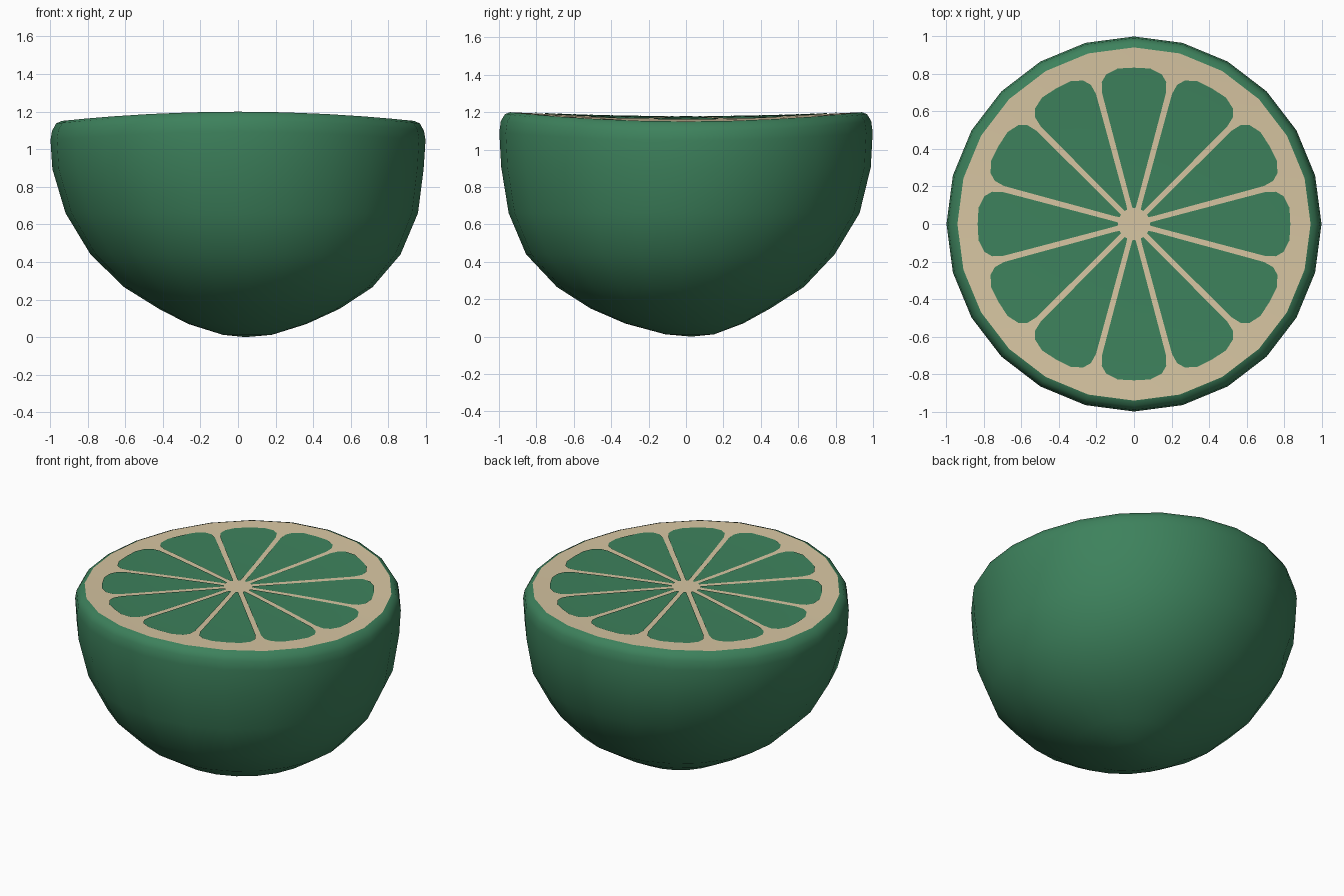
import bpy, math

if "Cube" in bpy.data.objects:
    bpy.data.objects.remove(bpy.data.objects["Cube"])

N = 24          # sides of the fruit
SEGMENTS = 12   # pulp wedges


def material(name, rgb):
    m = bpy.data.materials.new(name)
    m.diffuse_color = (*rgb, 1)
    m.use_nodes = True
    m.node_tree.nodes["Principled BSDF"].inputs["Base Color"].default_value = m.diffuse_color
    return m


green = material("lime green", (0.047, 0.222, 0.108))
cream = material("pith cream", (0.68, 0.56, 0.36))


def make(name, verts, faces, mat):
    me = bpy.data.meshes.new(name)
    me.from_pydata(verts, [], faces)
    me.materials.append(mat)
    me.polygons.foreach_set("use_smooth", [True] * len(me.polygons))
    ob = bpy.data.objects.new(name, me)
    bpy.context.collection.objects.link(ob)
    return ob


def cut_height(x, y):
    # gently saddle-shaped cut surface
    return 1.175 - 0.028 * (x * x - y * y)


def lathe(rings, pole, flip=False):
    # rings of N points closed by a pole at the start
    verts, faces = [pole], []
    for ring in rings:
        verts += ring
    for k in range(len(rings)):
        for i in range(N):
            j = (i + 1) % N
            a, b = 1 + k * N + i, 1 + k * N + j
            f = (0, b, a) if k == 0 else (a - N, b - N, b, a)
            faces.append(f[::-1] if flip else f)
    return verts, faces


angles = [2 * math.pi * i / N for i in range(N)]

# Rind: z, radius, centre x, centre y, share of the saddle bend
profile = [
    (0.012, 0.13, 0.05, 0.02, 0), (0.07, 0.315, 0.05, -0.01, 0),
    (0.15, 0.48, 0.06, -0.03, 0), (0.265, 0.66, 0.055, -0.03, 0),
    (0.44, 0.825, 0.04, -0.03, 0), (0.66, 0.938, 0.02, -0.01, 0),
    (0.90, 0.988, 0, 0, 0.2), (1.07, 0.998, 0, 0, 0.8),
    (1.125, 0.99, 0, 0, 1), (1.163, 0.968, 0, 0, 1), (1.175, 0.94, 0, 0, 1),
]
rings = []
for z, r, cx, cy, w in profile:
    ring = []
    for a in angles:
        x, y = cx + r * math.cos(a), cy + r * math.sin(a)
        ring.append((x, y, z + w * (cut_height(x, y) - 1.175)))
    rings.append(ring)
make("rind", *lathe(rings, (0.04, 0.03, 0)), green)

# Pith: cream cut face
rings = []
for r in (0.15, 0.35, 0.55, 0.75, 0.94):
    pts = [(r * math.cos(a), r * math.sin(a)) for a in angles]
    rings.append([(x, y, cut_height(x, y)) for x, y in pts])
make("pith", *lathe(rings, (0, 0, 1.175), flip=True), cream)

# Pulp wedges: radius and half angle (degrees) along each wedge
outline = [(0.085, 5), (0.12, 8.5), (0.2, 11), (0.35, 12.6), (0.55, 13.4),
           (0.72, 13.7), (0.775, 12.8), (0.81, 10.5), (0.832, 6)]
for s in range(SEGMENTS):
    mid = 2 * math.pi * s / SEGMENTS
    verts, faces = [], []
    for r, half in outline:
        for t in (-1, 0, 1):
            a = mid + t * math.radians(half)
            x, y = r * math.cos(a), r * math.sin(a)
            verts.append((x, y, cut_height(x, y) + 0.004))
    for k in range(len(outline) - 1):
        for t in (0, 1):
            a = 3 * k + t
            faces.append((a, a + 3, a + 4, a + 1))
    make(f"pulp_wedge_{s + 1}", verts, faces, green)
